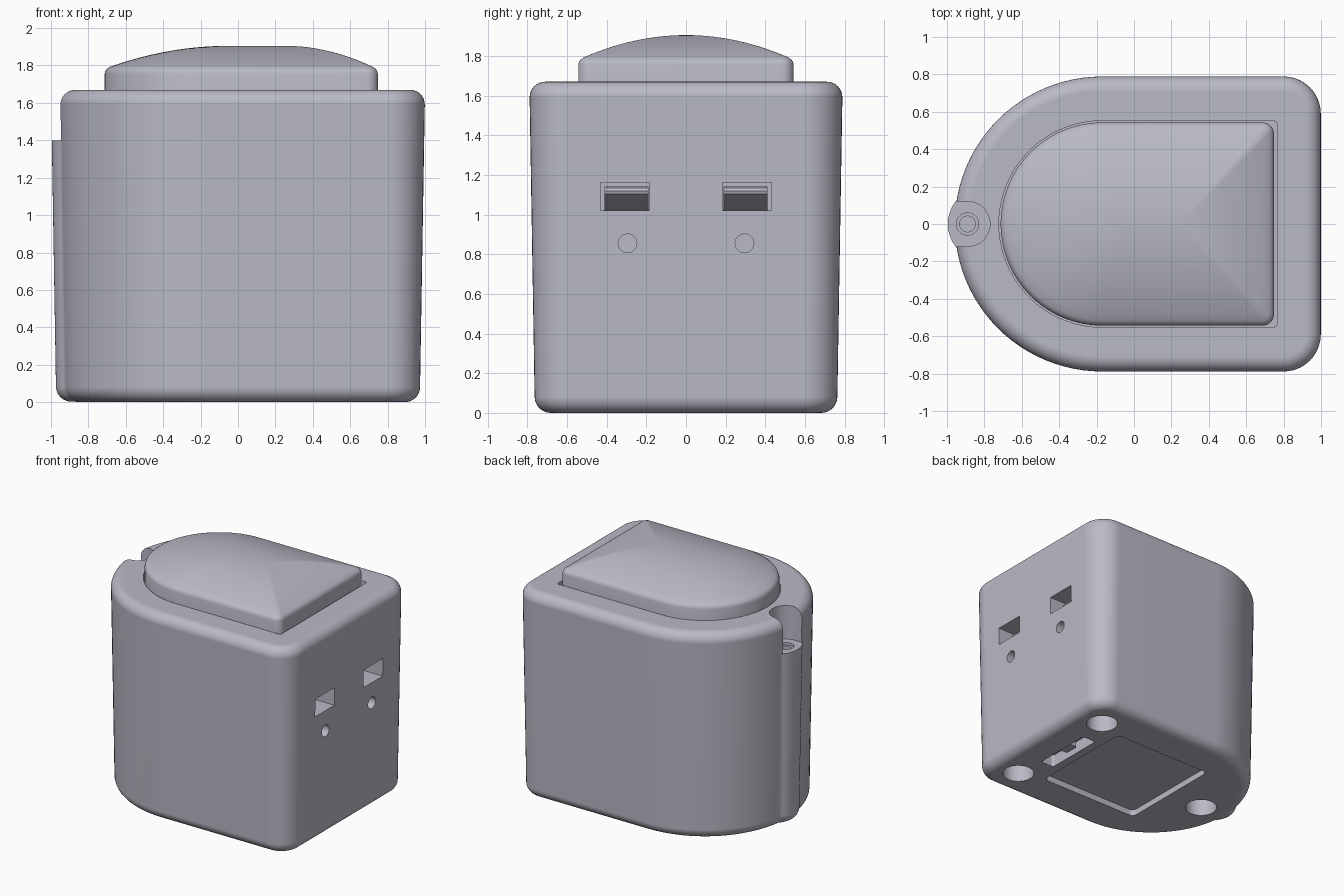
import bpy, bmesh, math

cube = bpy.data.objects.get("Cube")
if cube:
    bpy.data.objects.remove(cube, do_unlink=True)

grey = bpy.data.materials.new("light_grey_plastic")
grey.use_nodes = True
grey.diffuse_color = (0.49, 0.49, 0.57, 1)
grey.node_tree.nodes["Principled BSDF"].inputs["Base Color"].default_value = grey.diffuse_color


def arc(cx, cy, r, a0, a1, n):
    return [(cx + r * math.cos(math.radians(a0 + (a1 - a0) * i / n)),
             cy + r * math.sin(math.radians(a0 + (a1 - a0) * i / n))) for i in range(n + 1)]


def d_outline(r, x_end, corner, cx=-0.17):
    """Half round on the -x side, rounded corners on the +x side."""
    return (arc(cx, 0, r, 90, 270, 48)
            + arc(x_end - corner, -r + corner, corner, -90, 0, 10)
            + arc(x_end - corner, r - corner, corner, 0, 90, 10))


def rect(x0, x1, y0, y1, r=0.02):
    return (arc(x1 - r, y1 - r, r, 0, 90, 5) + arc(x0 + r, y1 - r, r, 90, 180, 5)
            + arc(x0 + r, y0 + r, r, 180, 270, 5) + arc(x1 - r, y0 + r, r, 270, 360, 5))


def circle(cx, cy, r, n=40):
    return arc(cx, cy, r, 0, 360, n)[:-1]


def loft(name, rings):
    """Skin a stack of equal rings of 3D points and cap both ends."""
    bm = bmesh.new()
    vs = [[bm.verts.new(p) for p in ring] for ring in rings]
    n = len(vs[0])
    for a, b in zip(vs, vs[1:]):
        for i in range(n):
            bm.faces.new((a[i], a[(i + 1) % n], b[(i + 1) % n], b[i]))
    bm.faces.new(vs[0][::-1])
    bm.faces.new(vs[-1])
    bmesh.ops.recalc_face_normals(bm, faces=bm.faces)
    mesh = bpy.data.meshes.new(name)
    bm.to_mesh(mesh)
    bm.free()
    mesh.materials.append(grey)
    ob = bpy.data.objects.new(name, mesh)
    bpy.context.collection.objects.link(ob)
    return ob


def at_z(outline, z):
    return [(x, y, z) for x, y in outline]


def prism(name, outline, z0, z1):
    return loft(name, [at_z(outline, z0), at_z(outline, z1)])


def prism_x(name, outline_yz, x0, x1):
    return loft(name, [[(x, y, z) for y, z in outline_yz] for x in (x0, x1)])


def smooth(ob, angle=35):
    bpy.ops.object.select_all(action='DESELECT')
    ob.select_set(True)
    bpy.context.view_layer.objects.active = ob
    bpy.ops.object.shade_smooth_by_angle(angle=math.radians(angle))


def taper(z):
    return 0.028 * (1 - z / 1.67)


# Main housing: slightly tapered, with rounded top and bottom rims
F, H = 0.08, 1.67
levels = [(F * (1 - math.sin(t)), F * (1 - math.cos(t)))
          for t in [math.pi / 2 * i / 8 for i in range(9)]]
profile = levels + [(d, H - z) for d, z in reversed(levels)]
rings = []
for d, z in profile:
    k = d + taper(z)
    rings.append(at_z(d_outline(0.79 - k, 1.0 - k, 0.2 - k), z))
body = loft("housing", rings)

# Screw boss running up the rounded end
boss_rings = [at_z(circle(-0.80, 0, 0.2 - d - taper(z), 64), z + 0.003) for d, z in levels]
boss_rings.append(at_z(circle(-0.80, 0, 0.2 - taper(1.4), 64), 1.402))
boss = loft("screw_boss", boss_rings)

# Cutters
notch = arc(-0.89, 0, 0.12, -90, 90, 24) + [(-1.2, 0.12), (-1.2, -0.12)]
cutters = [
    prism("button_recess", d_outline(0.552, 0.765, 0.02), 1.53, 1.8),
    prism("boss_notch", notch, 1.4, 1.8),
    prism("screw_countersink", circle(-0.89, 0, 0.06), 1.38, 1.45),
    prism("screw_hole", circle(-0.89, 0, 0.042), 1.2, 1.45),
    prism("base_recess", rect(-0.36, 0.53, -0.44, 0.44, 0.04), -0.1, 0.05),
    prism("switch_slot", rect(0.60, 0.72, -0.25, 0.25), -0.1, 0.1),
    prism("rear_foot_hole", circle(-0.67, 0, 0.12), -0.1, 0.35),
]
for s in (-1, 1):
    cutters.append(prism("foot_hole", circle(0.74, s * 0.5, 0.12), -0.1, 0.35))
    cutters.append(prism_x("indicator_hole", circle(s * 0.295, 0.855, 0.047, 28), 0.82, 1.2))
    a, b = sorted((s * 0.185, s * 0.43))
    cutters.append(prism_x("socket_opening", [(a, 1.02), (b, 1.02), (b, 1.163), (a, 1.163)], 0.68, 1.2))

for tool, op in [(boss, 'UNION')] + [(c, 'DIFFERENCE') for c in cutters]:
    m = body.modifiers.new(tool.name, 'BOOLEAN')
    m.operation, m.object, m.solver = op, tool, 'EXACT'
dg = bpy.context.evaluated_depsgraph_get()
baked = bpy.data.meshes.new_from_object(body.evaluated_get(dg))
body.modifiers.clear()
body.data = baked
for tool in [boss] + cutters:
    bpy.data.objects.remove(tool, do_unlink=True)
smooth(body)
w = body.modifiers.new("even_normals", 'WEIGHTED_NORMAL')
w.keep_sharp = True

# Domed push button: straight skirt, small rim fillet, then a dome over a short ridge
skirt = [(0, 1.52), (0, 1.755), (0.004, 1.77), (0.012, 1.782), (0.028, 1.793)]
rings = [at_z(d_outline(0.543 - d, 0.748 - d, 0.06 - d), z) for d, z in skirt]
rim = rings[-1]
for i in range(1, 15):
    s = 1 - i / 14 * 0.98
    ring = []
    for x, y, _ in rim:
        c = min(max(x, -0.05), 0.25)
        ring.append((c + s * (x - c), s * y, 1.793 + 0.112 * (1 - s * s)))
    rings.append(ring)
smooth(loft("push_button", rings), 50)

# Connector tongue inside each side opening
tongue = [(0.66, 1.02), (0.70, 1.02), (0.85, 1.095), (0.87, 1.105),
          (0.875, 1.12), (0.87, 1.135), (0.85, 1.142), (0.66, 1.142)]
for s, side in ((-1, "front"), (1, "back")):
    ends = (s * 0.19, s * 0.41)
    smooth(loft(side + "_connector_tongue", [[(x, y, z) for x, z in tongue] for y in ends]))

# Slide switch under the base
prism("switch_knob", rect(0.625, 0.695, -0.06, 0.06, 0.01), 0.03, 0.12)
